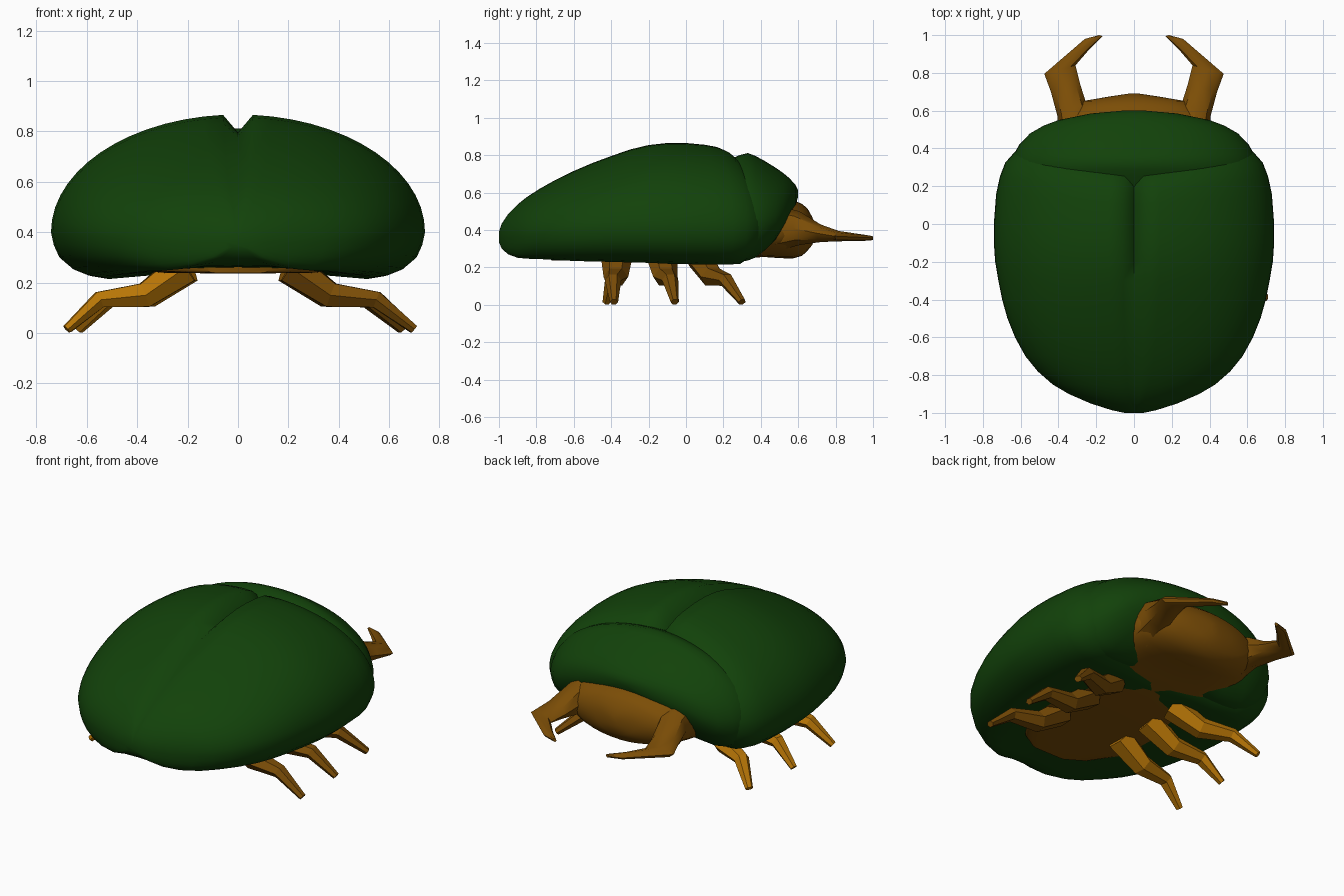
import bpy, bmesh, math
from mathutils import Vector

if "Cube" in bpy.data.objects:
    bpy.data.objects.remove(bpy.data.objects["Cube"])


def material(name, color):
    m = bpy.data.materials.new(name)
    m.diffuse_color = color
    m.use_nodes = True
    m.node_tree.nodes["Principled BSDF"].inputs["Base Color"].default_value = m.diffuse_color
    return m


GREEN = material("shell_green", (0.006, 0.054, 0.003, 1))
BROWN = material("body_brown", (0.2, 0.075, 0.002, 1))
AMBER = material("leg_amber", (0.48, 0.18, 0.002, 1))


def loft(name, rings, mat, angle=None, mirror=False):
    """Skin a list of equal-length rings and cap both ends."""
    bm = bmesh.new()
    vr = [[bm.verts.new(p) for p in ring] for ring in rings]
    n = len(rings[0])
    for a, b in zip(vr, vr[1:]):
        for i in range(n):
            j = (i + 1) % n
            bm.faces.new((a[i], a[j], b[j], b[i]))
    bm.faces.new(vr[0])
    bm.faces.new(vr[-1])
    if mirror:
        geo = bmesh.ops.duplicate(bm, geom=bm.verts[:] + bm.edges[:] + bm.faces[:])
        for v in geo["geom"]:
            if isinstance(v, bmesh.types.BMVert):
                v.co.x *= -1
    bmesh.ops.recalc_face_normals(bm, faces=bm.faces[:])
    me = bpy.data.meshes.new(name)
    bm.to_mesh(me)
    bm.free()
    ob = bpy.data.objects.new(name, me)
    bpy.context.collection.objects.link(ob)
    me.materials.append(mat)
    if angle:
        bpy.ops.object.select_all(action='DESELECT')
        ob.select_set(True)
        bpy.context.view_layer.objects.active = ob
        bpy.ops.object.shade_smooth_by_angle(angle=math.radians(angle))
    return ob


def shell_ring(y, w, mid, top, bot, groove=0, sweep=0):
    """Domed cross-section with a rolled-under lower edge; sweep pulls the sides forward."""
    half = []
    for i in range(15):
        phi = 0.08 + (math.pi / 2 - 0.08) * i / 14
        half.append((w * math.sin(phi), mid + (top - mid) * math.cos(phi)))
    for fx, fz in ((.985, .28), (.955, .55), (.88, .81), (.8, .94), (.71, 1), (.5, .93), (.38, .88)):
        half.append((w * fx, mid - (mid - bot) * fz))
    pts = [(0, top - groove * (top - mid))] + half
    pts.append((0, mid - (mid - bot) * .86))
    pts += [(-x, z) for x, z in reversed(half)]
    return [(x, y + sweep * abs(x), z) for x, z in pts]


# Wing cases: y, half width, widest height, top, bottom
wing_rows = [
    (-1.0, .05, .36, .39, .335), (-.985, .12, .36, .435, .30), (-.95, .23, .36, .487, .27),
    (-.9, .345, .365, .538, .252), (-.85, .43, .37, .578, .247), (-.78, .51, .378, .623, .245),
    (-.7, .575, .385, .668, .24), (-.6, .63, .39, .717, .235), (-.5, .67, .396, .76, .232),
    (-.4, .698, .40, .797, .23), (-.3, .718, .40, .832, .227), (-.2, .735, .40, .856, .225),
    (-.1, .742, .40, .867, .22), (0, .742, .40, .867, .218), (.1, .73, .40, .857, .215),
    (.16, .71, .40, .845, .215), (.21, .682, .405, .822, .22), (.26, .628, .41, .77, .26),
    (.33, .53, .43, .66, .37), (.4, .4, .45, .55, .42)]
rings = []
for r in wing_rows:
    depth = .07 + .1 * min(1, max(0, (r[0] + .6) / .6))
    rings.append(shell_ring(*r, depth, .2 * min(1, max(0, r[0] / .25))))
loft("wing_cases", rings, GREEN, 75)

# Collar shield over the head
collar_rows = [
    (0, .53, .42, .64, .28), (.15, .62, .42, .735, .25), (.25, .65, .42, .785, .235),
    (.29, .65, .42, .802, .230), (.33, .645, .42, .812, .237), (.37, .635, .422, .797, .253),
    (.42, .608, .43, .77, .29), (.48, .55, .445, .733, .35), (.52, .48, .475, .705, .41),
    (.55, .40, .51, .68, .46), (.585, .23, .56, .643, .53), (.60, .06, .595, .612, .58)]
loft("collar_shield", [shell_ring(*r) for r in collar_rows], GREEN, 60)


def body_ring(y, w, lo, hi, p, n=32):
    """Rounded section; a small power p makes it boxy with a flat underside."""
    pts = []
    for i in range(n):
        c, s = math.cos(2 * math.pi * i / n), math.sin(2 * math.pi * i / n)
        pts.append((w * math.copysign(abs(c) ** p, c), y,
                    (lo + hi) / 2 + (hi - lo) / 2 * math.copysign(abs(s) ** p, s)))
    return pts


# Belly and head in one: y, half width, bottom, top, boxiness
body_rows = [
    (-.72, .12, .238, .3, .3), (-.66, .22, .237, .3, .3), (-.5, .33, .237, .3, .3),
    (-.2, .38, .237, .3, .3), (.15, .38, .24, .35, .3), (.3, .39, .25, .45, .5),
    (.42, .415, .256, .53, .7), (.5, .41, .25, .57, .8), (.57, .38, .248, .562, .95),
    (.62, .33, .262, .54, 1), (.65, .275, .29, .515, 1), (.675, .13, .32, .47, 1),
    (.69, .03, .37, .43, 1)]
loft("head_and_belly", [body_ring(*r) for r in body_rows], BROWN, 50)

# Mandibles: inner xy, outer xy, bottom, top
jaw_rows = [((.18, .48), (.41, .44), .28, .54), ((.255, .645), (.405, .57), .32, .50),
            ((.285, .74), (.44, .70), .336, .43), ((.31, .84), (.475, .795), .34, .395),
            ((.245, .915), (.26, .98), .342, .376), ((.165, .995), (.185, 1.0), .346, .368)]
jaw = []
for a, b, lo, hi in jaw_rows:
    a, b = Vector((*a, (lo + hi) / 2)), Vector((*b, (lo + hi) / 2))
    jaw.append([(a + b) / 2 + (b - a) / 2 * math.cos(k * math.pi / 4)
                + Vector((0, 0, (hi - lo) / 2 * math.sin(k * math.pi / 4))) for k in range(8)])
loft("mandibles", jaw, BROWN, 40, mirror=True)


def leg(name, path, sx, tip, mat):
    """Faceted hexagonal leg; each path point is x, y, z; tip nudges the foot."""
    sizes = (.085, .066, .044, .022)
    pts = [Vector((x * sx, y, z)) for x, y, z in path]
    pts[3] += Vector((*tip, 0))
    rings = []
    for i, p in enumerate(pts):
        d = (pts[min(i + 1, 3)] - pts[max(i - 1, 0)]).normalized()
        side = d.cross(Vector((0, 0, 1))).normalized()
        up = side.cross(d)
        r = sizes[i]
        rings.append([p + side * r * math.cos(k * math.pi / 3) + up * r * .85 * math.sin(k * math.pi / 3)
                      for k in range(6)])
    loft(name, rings, mat)


# Three pairs of legs
paths = {
    "front_leg": [(.21, .07, .26), (.36, .14, .15), (.52, .215, .132), (.64, .30, .015)],
    "middle_leg": [(.21, -.13, .26), (.37, -.11, .15), (.55, -.085, .132), (.685, -.06, .015)],
    "rear_leg": [(.21, -.37, .26), (.37, -.375, .15), (.55, -.39, .132), (.69, -.405, .015)]}
for name, path in paths.items():
    dy = .02 if name == "rear_leg" else 0
    leg(name + "_right", path, 1, (.01, dy), BROWN)
    leg(name + "_left", path, -1, (.01, -dy), AMBER)
